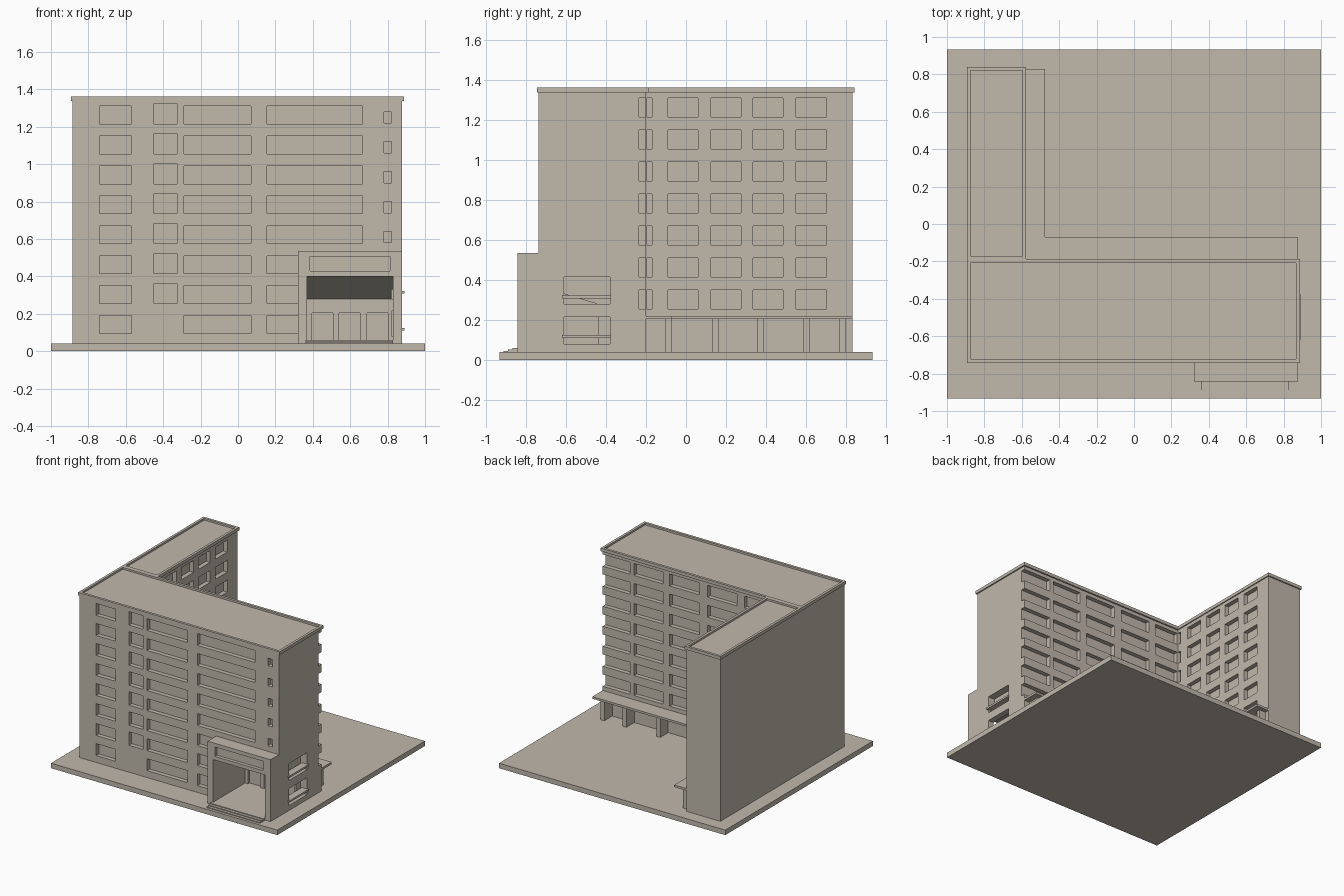
import bpy, bmesh

if "Cube" in bpy.data.objects:
    bpy.data.objects.remove(bpy.data.objects["Cube"])

stone = bpy.data.materials.new("warm_grey_stone")
stone.diffuse_color = (0.53, 0.48, 0.41, 1)
stone.use_nodes = True
stone.node_tree.nodes["Principled BSDF"].inputs["Base Color"].default_value = stone.diffuse_color


def add_box(bm, x0, x1, y0, y1, z0, z1):
    v = [bm.verts.new((x, y, z)) for z in (z0, z1)
         for x, y in ((x0, y0), (x1, y0), (x1, y1), (x0, y1))]
    for f in ((3, 2, 1, 0), (4, 5, 6, 7), (0, 1, 5, 4),
              (1, 2, 6, 5), (2, 3, 7, 6), (3, 0, 4, 7)):
        bm.faces.new([v[i] for i in f])


def finish(name, bm):
    bmesh.ops.recalc_face_normals(bm, faces=bm.faces[:])
    me = bpy.data.meshes.new(name)
    bm.to_mesh(me)
    bm.free()
    me.materials.append(stone)
    ob = bpy.data.objects.new(name, me)
    bpy.context.collection.objects.link(ob)
    return ob


def boxes(name, items):
    bm = bmesh.new()
    for b in items:
        add_box(bm, *b)
    return finish(name, bm)


def prism_x(name, profile, x0, x1):
    """Extrude a (y, z) outline along x."""
    bm = bmesh.new()
    face = bm.faces.new([bm.verts.new((x0, y, z)) for y, z in profile])
    ext = bmesh.ops.extrude_face_region(bm, geom=[face])["geom"]
    bmesh.ops.translate(bm, vec=(x1 - x0, 0, 0),
                        verts=[g for g in ext if isinstance(g, bmesh.types.BMVert)])
    return finish(name, bm)


def cut(ob, cutter):
    cutter.hide_render = True
    m = ob.modifiers.new("cut", 'BOOLEAN')
    m.operation, m.solver, m.object = 'DIFFERENCE', 'EXACT', cutter
    bpy.context.view_layer.objects.active = ob
    bpy.ops.object.modifier_apply(modifier=m.name)


# Main dimensions
XL, XR, XI = -0.885, 0.877, -0.585    # outer left, outer right, inner wing wall
YF, YB, YE = -0.735, -0.20, 0.83      # front, rear of main wing, end of side wing
TOP, DEPTH = 1.345, 0.035
rows = [0.095 + 0.16 * i for i in range(8)]

boxes("ground_slab", [(-1, 1, -0.932, 0.932, 0, 0.04)])
main = boxes("main_wing", [(XL, XR, YF, YB, 0.03, TOP)])
side = boxes("side_wing", [(XL, XI, YB, YE, 0.03, TOP)])

# Window recesses on the street facade
holes = []
f0, f1 = YF - 0.05, YF + DEPTH
for i, z in enumerate(rows):
    holes.append((-0.74, -0.57, f0, f1, z, z + 0.095))
    holes.append((-0.29, 0.07, f0, f1, z, z + 0.095))
    holes.append((0.155, 0.665 if i > 1 else 0.34, f0, f1, z, z + 0.095))
    if i > 0:
        holes.append((-0.45, -0.325, f0, f1, z, z + 0.108))
    if i > 2:
        holes.append((0.78, 0.82, f0, f1, z + 0.005, z + 0.065))

# Courtyard windows, including the open outer corner
for z in rows[1:]:
    for a, b in ((0.635, 0.95), (0.345, 0.60), (0.02, 0.285), (-0.31, -0.05), (-0.58, -0.375)):
        holes.append((a, b, YB - DEPTH, YB + 0.05, z, z + 0.095))

# End wall windows and lobby doors
for z0, z1 in ((0.08, 0.215), (0.28, 0.415)):
    holes.append((0.82, 0.95, -0.61, -0.38, z0, z1))
for x in (0.395, 0.54, 0.69):
    holes.append((x, x + 0.112, -0.47, -0.42, 0.06, 0.205))
cut(main, boxes("main_window_cutter", holes))

holes = [(XI - DEPTH, XI + 0.05, a, b, z, z + 0.095) for z in rows[1:]
         for a, b in ((-0.195, -0.17), (-0.09, 0.06), (0.125, 0.275), (0.335, 0.485), (0.55, 0.70))]
cut(side, boxes("side_window_cutter", holes))

# Entrance porch with a sloping lobby ceiling
porch = boxes("entrance_porch", [(0.322, XR, -0.842, YF, 0.03, 0.535)])
cut(porch, boxes("porch_panel_cutter", [(0.385, 0.812, -0.9, -0.815, 0.43, 0.505)]))
lobby = prism_x("lobby_cutter", [(-0.9, 0.06), (-0.44, 0.06), (-0.44, 0.28), (-0.9, 0.418)], 0.37, 0.83)
cut(porch, lobby)
cut(main, lobby)
boxes("entrance_steps", [(0.36, 0.83, -0.91 + 0.022 * i, -0.84, 0.03, 0.047 + 0.0065 * i)
                         for i in range(3)])

# Sill rails on the end wall
boxes("end_wall_rails", [(0.83, 0.889, -0.62, -0.375, z, z + 0.015) for z in (0.11, 0.308)])

# Courtyard canopies and the fins beneath
boxes("courtyard_canopy", [(XI - 0.01, XR, YB - 0.01, -0.07, 0.205, 0.222),
                           (XI - 0.01, -0.477, -0.07, YE, 0.205, 0.222)])
boxes("main_canopy_fins", [(x - 0.018, x + 0.018, YB - 0.01, -0.10, 0.03, 0.21)
                           for x in (0.81, 0.615, 0.315, -0.015, -0.34)])
boxes("side_canopy_fins", [(XI - 0.01, -0.53, y - 0.016, y + 0.016, 0.03, 0.21)
                           for y in (-0.085, 0.145, 0.37, 0.60, 0.78)])


# Roof slabs with raised rims
def roof(name, x0, x1, y0, y1, w=0.02):
    ob = boxes(name, [(x0, x1, y0, y1, 1.337, 1.362)])
    cut(ob, boxes(name + "_cutter", [(x0 + w, x1 - w, y0 + w, y1 - w, 1.347, 1.4)]))


roof("main_roof", -0.893, 0.887, -0.743, -0.188)
roof("side_roof", -0.893, -0.577, -0.19, 0.84)

# Remove the cutting helpers
for ob in [o for o in bpy.data.objects if o.hide_render]:
    bpy.data.objects.remove(ob)
